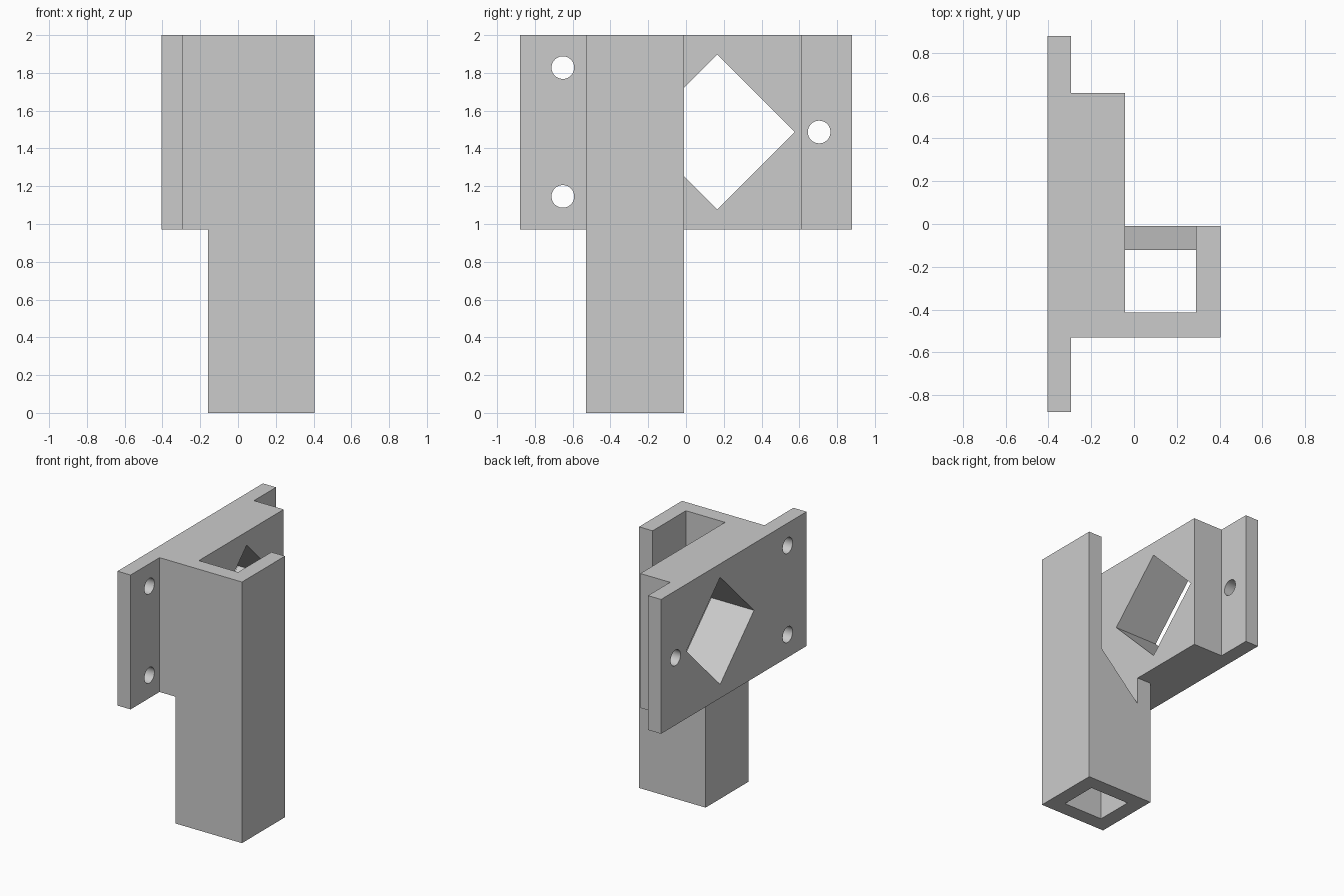
import bpy, bmesh, math
from mathutils import Vector

cube = bpy.data.objects.get("Cube")
if cube:
    bpy.data.objects.remove(cube, do_unlink=True)

grey = bpy.data.materials.new("light grey")
grey.use_nodes = True
grey.diffuse_color = (0.6, 0.6, 0.6, 1)
grey.node_tree.nodes["Principled BSDF"].inputs["Base Color"].default_value = (0.6, 0.6, 0.6, 1)


def prism(name, points, offset):
    """Extrude a closed outline of 3D points along an offset."""
    bm = bmesh.new()
    face = bm.faces.new([bm.verts.new(p) for p in points])
    new = bmesh.ops.extrude_face_region(bm, geom=[face])["geom"]
    bmesh.ops.translate(bm, vec=Vector(offset),
                        verts=[v for v in new if isinstance(v, bmesh.types.BMVert)])
    bmesh.ops.recalc_face_normals(bm, faces=bm.faces)
    mesh = bpy.data.meshes.new(name)
    bm.to_mesh(mesh)
    bm.free()
    mesh.materials.append(grey)
    obj = bpy.data.objects.new(name, mesh)
    bpy.context.collection.objects.link(obj)
    return obj


def box(name, x0, x1, y0, y1, z0, z1):
    outline = [(x0, y0, z0), (x1, y0, z0), (x1, y1, z0), (x0, y1, z0)]
    return prism(name, outline, (0, 0, z1 - z0))


def hole(name, y, z, radius, sides):
    """Regular prism along x, with one corner pointing sideways."""
    ring = [(-0.6, y + radius * math.cos(a), z + radius * math.sin(a))
            for a in (math.tau * i / sides for i in range(sides))]
    return prism(name, ring, (0.8, 0, 0))


def combine(target, tool, operation):
    tool.hide_render = True
    mod = target.modifiers.new(tool.name, "BOOLEAN")
    mod.object, mod.operation, mod.solver = tool, operation, "EXACT"
    bpy.context.view_layer.objects.active = target
    bpy.ops.object.modifier_apply(modifier=mod.name)
    bpy.data.objects.remove(tool, do_unlink=True)


BACK, FACE, FLANGE = -0.405, -0.042, -0.294   # x of plate back, block face, flange face
LOW, TOP = 0.971, 2.0                         # bracket height range
FRONT, REAR, END = -0.53, -0.01, 0.613        # y of post front, post rear, block end

# Stepped mounting plate
plan = [(BACK, -0.88), (FLANGE, -0.88), (FLANGE, FRONT), (FACE, FRONT),
        (FACE, END), (FLANGE, END), (FLANGE, 0.88), (BACK, 0.88)]
bracket = prism("bracket", [(x, y, LOW) for x, y in plan], (0, 0, TOP - LOW))

# Square post and its bore
combine(bracket, box("post", -0.159, 0.405, FRONT, REAR, 0, TOP), "UNION")
combine(bracket, box("post_bore", FACE, 0.29, -0.413, -0.122, -0.1, 2.1), "DIFFERENCE")

# Open slot in the rear wall, with a sloping sill
sill = [(FACE, 0.76), (0.29, 1.09), (0.29, 2.1), (FACE, 2.1)]
combine(bracket, prism("rear_slot", [(x, -0.2, z) for x, z in sill], (0, 0.3, 0)), "DIFFERENCE")

# Diamond window and screw holes
combine(bracket, hole("diamond_window", 0.165, 1.487, 0.41, 4), "DIFFERENCE")
for i, (y, z) in enumerate([(-0.652, 1.828), (-0.652, 1.146), (0.705, 1.487)]):
    combine(bracket, hole(f"screw_hole_{i + 1}", y, z, 0.06, 40), "DIFFERENCE")

# Smooth the round holes, keep all corners sharp
bpy.ops.object.select_all(action="DESELECT")
bracket.select_set(True)
bpy.context.view_layer.objects.active = bracket
bpy.ops.object.shade_smooth_by_angle(angle=math.radians(30))
